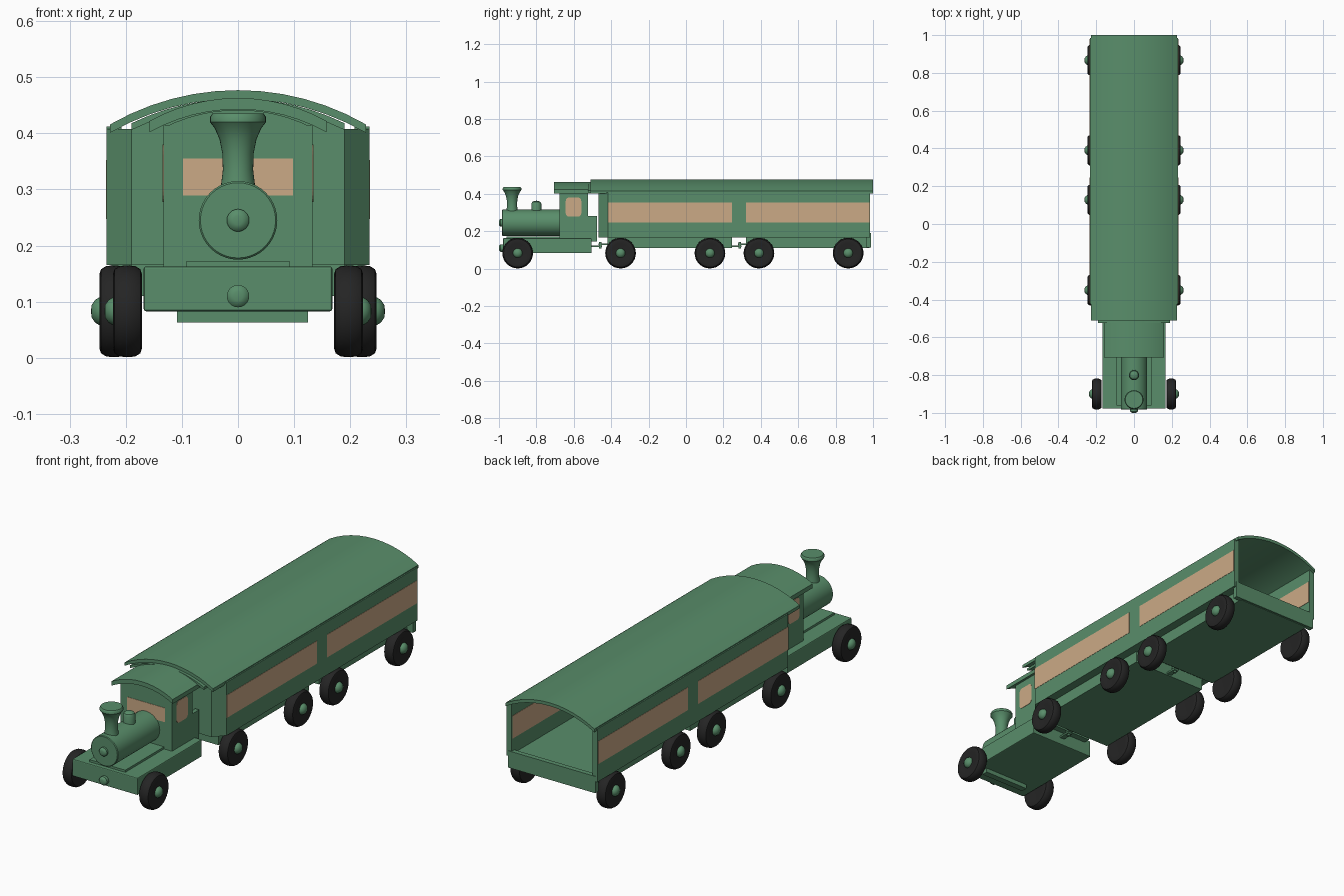
import bpy, bmesh
from math import sin, cos, pi, asin
from mathutils import Matrix, Vector

if "Cube" in bpy.data.objects:
    bpy.data.objects.remove(bpy.data.objects["Cube"])


def material(name, rgb):
    m = bpy.data.materials.new(name)
    m.diffuse_color = (*rgb, 1)
    m.use_nodes = True
    m.node_tree.nodes["Principled BSDF"].inputs["Base Color"].default_value = m.diffuse_color
    return m


GREEN = material("green_paint", (0.10, 0.27, 0.145))
TAN = material("tan_panel", (0.60, 0.40, 0.24))
BLACK = material("rubber", (0.018, 0.018, 0.018))


def finish(name, bm, mat, smooth=False, bevel=0):
    bmesh.ops.recalc_face_normals(bm, faces=bm.faces[:])
    me = bpy.data.meshes.new(name)
    bm.to_mesh(me)
    bm.free()
    me.materials.append(mat)
    ob = bpy.data.objects.new(name, me)
    bpy.context.collection.objects.link(ob)
    if bevel:
        b = ob.modifiers.new("bevel", 'BEVEL')
        b.width, b.segments = bevel, 2
    if smooth:
        bpy.ops.object.select_all(action='DESELECT')
        ob.select_set(True)
        bpy.context.view_layer.objects.active = ob
        bpy.ops.object.shade_smooth_by_angle(angle=0.6)
    return ob


def box(name, x, y, z, mat=GREEN, bevel=0):
    bm = bmesh.new()
    bmesh.ops.create_cube(bm, size=1)
    for v in bm.verts:
        v.co = [a + (t + 0.5) * (b - a) for t, (a, b) in zip(v.co, (x, y, z))]
    return finish(name, bm, mat, bevel=bevel)


def prism(name, pts, axis, a, b, mat=GREEN, smooth=False):
    """Extrude a 2D outline along x (pts y,z), y (pts x,z) or z (pts x,y)."""
    bm = bmesh.new()

    def place(p, t):
        return {'x': (t, p[0], p[1]), 'y': (p[0], t, p[1]), 'z': (p[0], p[1], t)}[axis]
    face = bm.faces.new([bm.verts.new(place(p, a)) for p in pts])
    new = bmesh.ops.extrude_face_region(bm, geom=[face])['geom']
    move = Vector(place((0, 0), b - a))
    bmesh.ops.translate(bm, vec=move, verts=[g for g in new if isinstance(g, bmesh.types.BMVert)])
    return finish(name, bm, mat, smooth)


def lathe(name, profile, loc, axis, mat=GREEN, n=32):
    """Revolve (radius, height) points about the given axis direction."""
    bm = bmesh.new()
    vs = [bm.verts.new((r, 0, h)) for r, h in profile]
    es = [bm.edges.new(e) for e in zip(vs, vs[1:])]
    bmesh.ops.spin(bm, geom=vs + es, cent=(0, 0, 0), axis=(0, 0, 1), angle=2 * pi, steps=n)
    bmesh.ops.remove_doubles(bm, verts=bm.verts[:], dist=1e-5)
    rot = Vector(axis).to_track_quat('Z', 'Y').to_matrix().to_4x4()
    bm.transform(Matrix.Translation(loc) @ rot)
    return finish(name, bm, mat, True)


def arc(w, z_edge, z_top, n=12):
    s = z_top - z_edge
    r = (w * w + s * s) / (2 * s)
    a = asin(w / r)
    return [(r * sin(a * (2 * i / n - 1)), z_top - r + r * cos(a * (2 * i / n - 1)))
            for i in range(n + 1)]


def arch(name, w, z_edge, z_top, thick, y0, y1):
    top = arc(w, z_edge, z_top)
    prism(name, top + [(x, z - thick) for x, z in reversed(top)], 'y', y0, y1, smooth=True)


def rounded(y0, y1, z0, z1, r):
    pts = []
    for k, (cy, cz) in enumerate([(y1 - r, z1 - r), (y0 + r, z1 - r), (y0 + r, z0 + r), (y1 - r, z0 + r)]):
        pts += [(cy + r * cos((k + i / 4) * pi / 2), cz + r * sin((k + i / 4) * pi / 2)) for i in range(5)]
    return pts


# wheels and hubs
tire = [(0, -0.024), (0.05, -0.024), (0.066, -0.026), (0.075, -0.023), (0.0805, -0.014), (0.082, 0),
        (0.0805, 0.014), (0.075, 0.023), (0.066, 0.026), (0.05, 0.022), (0, 0.022)]
hub = [(0, 0.01), (0.025, 0.01), (0.025, 0.026), (0.020, 0.034), (0.011, 0.040), (0, 0.041)]
for i, (y, x) in enumerate([(-0.9, 0.197), (-0.35, 0.221), (0.128, 0.221), (0.39, 0.221), (0.867, 0.221)]):
    for s, side in ((-1, "left"), (1, "right")):
        lathe(f"tire_{i}_{side}", tire, (s * x, y, 0.083), (s, 0, 0), BLACK)
        lathe(f"hub_{i}_{side}", hub, (s * x, y, 0.083), (s, 0, 0), n=24)

# engine chassis
box("engine_chassis", (-0.168, 0.168), (-0.978, -0.505), (0.083, 0.163), bevel=0.004)
box("engine_rear_plate", (-0.133, 0.133), (-0.51, -0.475), (0.145, 0.165))
box("axle_block", (-0.109, 0.125), (-0.915, -0.885), (0.063, 0.085))
box("boiler_base", (-0.092, 0.092), (-0.96, -0.67), (0.16, 0.173))

# boiler, chimney, dome and front knobs
lathe("boiler", [(0, 0), (0.067, 0), (0.07, 0.003), (0.07, 0.312), (0, 0.312)],
      (0, -0.983, 0.245), (0, 1, 0), n=40)
lathe("chimney", [(0, 0.28), (0.034, 0.28), (0.03, 0.31), (0.027, 0.335), (0.028, 0.365), (0.033, 0.39),
                  (0.042, 0.41), (0.050, 0.420), (0.050, 0.429), (0.046, 0.435), (0, 0.435)],
      (0, -0.93, 0), (0, 0, 1))
lathe("steam_dome", [(0, 0.29), (0.027, 0.29), (0.027, 0.345), (0.022, 0.356), (0.012, 0.362), (0, 0.363)],
      (0, -0.80, 0), (0, 0, 1), n=24)
for name, z in (("boiler_knob", 0.245), ("buffer_knob", 0.11)):
    lathe(name, [(0, -0.02), (0.02, -0.02), (0.02, 0.012), (0.015, 0.018), (0.008, 0.02), (0, 0.02)],
          (0, -0.98, z), (0, -1, 0), n=24)

# cab walls, windows and roof
prism("cab_front", [(-0.133, 0.163), *arc(0.133, 0.41, 0.442), (0.133, 0.163)], 'y', -0.675, -0.65)
side = [(-0.675, 0.163), (-0.475, 0.163), (-0.475, 0.28), (-0.525, 0.28), (-0.525, 0.415), (-0.675, 0.415)]
for s, tag in ((-1, "left"), (1, "right")):
    prism("cab_side_" + tag, side, 'x', s * 0.113, s * 0.133)
    prism("cab_side_window_" + tag, rounded(-0.643, -0.56, 0.278, 0.38, 0.018), 'x', s * 0.1115, s * 0.1345, TAN)
box("cab_front_window", (-0.098, 0.098), (-0.6765, -0.6485), (0.289, 0.355), TAN)
arch("cab_roof", 0.158, 0.422, 0.463, 0.02, -0.706, -0.50)

# coach walls with window panels
for s, tag in ((-1, "left"), (1, "right")):
    wall = sorted((s * 0.208, s * 0.234))
    panel = sorted((s * 0.2065, s * 0.2352))
    box("coach_wall_" + tag, wall, (-0.417, 0.985), (0.165, 0.412))
    box("front_panel_" + tag, panel, (-0.417, 0.246), (0.247, 0.353), TAN)
    box("rear_panel_" + tag, panel, (0.32, 0.98), (0.247, 0.353), TAN)
    prism("coach_corner_" + tag, [(s * 0.234, -0.417), (s * 0.19, -0.467), (s * 0.17, -0.445), (s * 0.208, -0.405)],
          'z', 0.165, 0.408)
prism("coach_front_wall", [(-0.19, 0.165), *arc(0.19, 0.41, 0.462), (0.19, 0.165)], 'y', -0.467, -0.445)

# coach roof and front lip
arch("coach_roof", 0.228, 0.416, 0.477, 0.015, -0.51, 1.0)
arch("roof_lip", 0.19, 0.418, 0.462, 0.012, -0.523, -0.445)

# coach floors and chassis
box("coach_floor", (-0.21, 0.21), (-0.417, 0.984), (0.165, 0.176))
prism("vestibule_floor", [(-0.21, -0.417), (-0.185, -0.462), (0.185, -0.462), (0.21, -0.417)], 'z', 0.165, 0.175)
box("front_coach_chassis", (-0.193, 0.193), (-0.42, 0.246), (0.11, 0.17))
box("rear_coach_chassis", (-0.193, 0.193), (0.32, 0.98), (0.11, 0.17))
box("rear_beam", (-0.225, 0.225), (0.965, 0.988), (0.112, 0.19))

# couplings
for tag, y in (("front", -0.463), ("middle", 0.283)):
    box("coupling_bar_" + tag, (-0.012, 0.012), (y - 0.045, y + 0.015), (0.116, 0.124))
    box("coupling_hook_" + tag, (-0.012, 0.012), (y - 0.005, y + 0.045), (0.126, 0.134))
    lathe("coupling_pin_" + tag, [(0, 0.108), (0.007, 0.108), (0.007, 0.142), (0, 0.142)],
          (0, y + 0.005, 0), (0, 0, 1), n=12)
